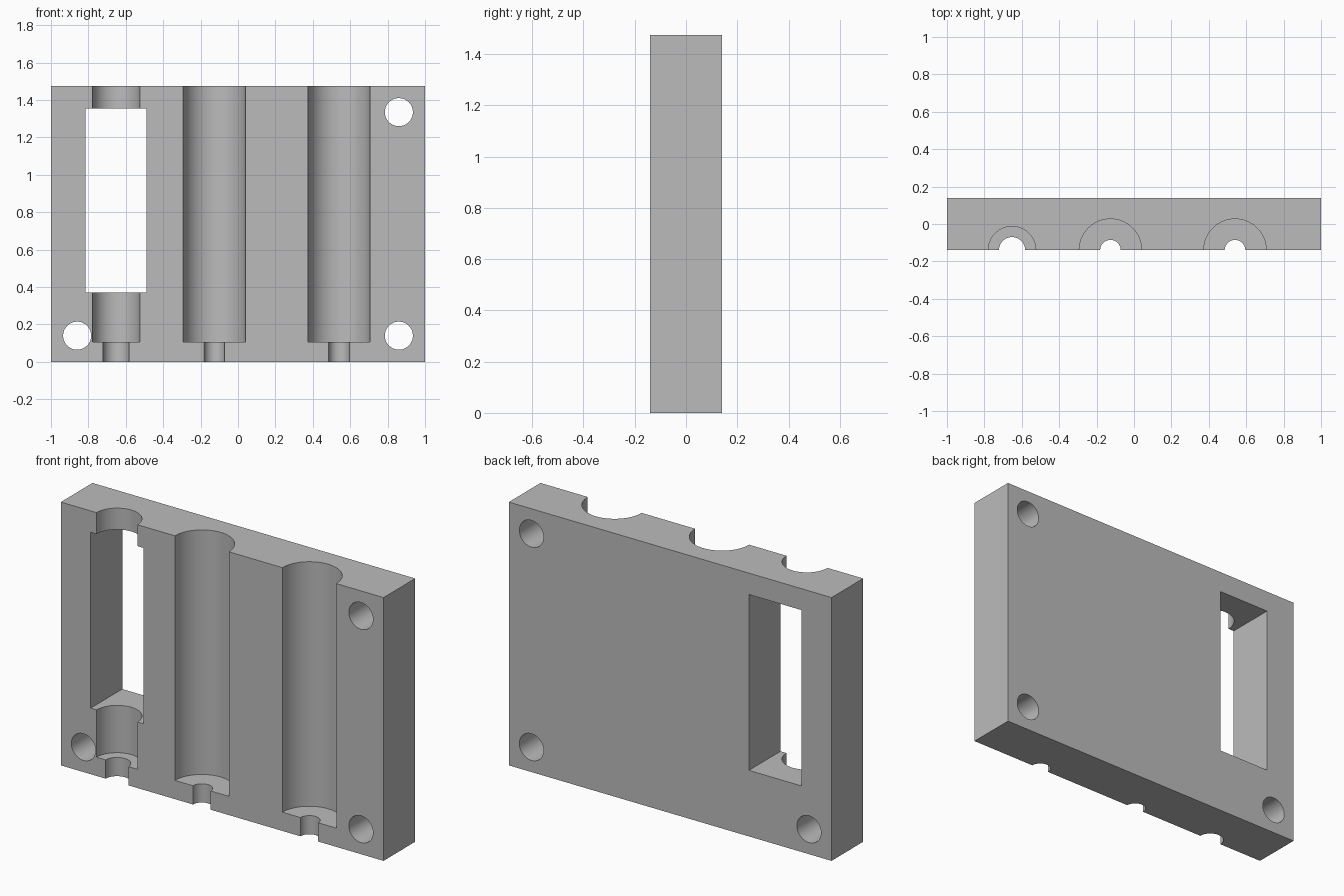
import bpy
from math import pi, radians

if "Cube" in bpy.data.objects:
    bpy.data.objects.remove(bpy.data.objects["Cube"], do_unlink=True)

HEIGHT, HALF_DEPTH = 1.475, 0.14
FRONT = -HALF_DEPTH

grey = bpy.data.materials.new("plain grey")
grey.use_nodes = True
COLOUR = (0.5, 0.5, 0.5, 1)
grey.diffuse_color = COLOUR
grey.node_tree.nodes["Principled BSDF"].inputs["Base Color"].default_value = COLOUR


def box(name, x0, x1, y0, y1, z0, z1):
    bpy.ops.mesh.primitive_cube_add(size=1, location=((x0 + x1) / 2, (y0 + y1) / 2, (z0 + z1) / 2))
    ob = bpy.context.object
    ob.name = name
    ob.scale = (x1 - x0, y1 - y0, z1 - z0)
    bpy.ops.object.transform_apply(location=False, rotation=False, scale=True)
    ob.data.materials.append(grey)
    return ob


def cylinder(name, radius, length, location, rotation=(0, 0, 0)):
    bpy.ops.mesh.primitive_cylinder_add(vertices=64, radius=radius, depth=length,
                                        location=location, rotation=rotation)
    ob = bpy.context.object
    ob.name = name
    ob.data.materials.append(grey)
    return ob


def upright(name, radius, x, z0, z1):
    return cylinder(name, radius, z1 - z0, (x, FRONT, (z0 + z1) / 2))


def cut(target, cutter):
    cutter.hide_render = True
    mod = target.modifiers.new("cut", 'BOOLEAN')
    mod.operation, mod.solver, mod.object = 'DIFFERENCE', 'EXACT', cutter
    bpy.context.view_layer.objects.active = target
    bpy.ops.object.modifier_apply(modifier=mod.name)
    bpy.data.objects.remove(cutter, do_unlink=True)


# Main block
block = box("mould_half", -1, 1, -HALF_DEPTH, HALF_DEPTH, 0, HEIGHT)

# Half-round channels, each with a narrow outlet through the bottom edge
for x, wide, narrow in ((-0.652, 0.127, 0.07), (-0.126, 0.167, 0.055), (0.54, 0.167, 0.055)):
    cut(block, upright("channel_cutter", wide, x, 0.105, HEIGHT + 0.2))
    cut(block, upright("outlet_cutter", narrow, x, -0.2, 0.2))

# Rectangular window through the block
cut(block, box("window_cutter", -0.815, -0.488, -0.5, 0.5, 0.37, 1.355))

# Bolt holes in three corners
for x, z in ((-0.86, 0.14), (0.86, 0.14), (0.86, HEIGHT - 0.14)):
    cut(block, cylinder("hole_cutter", 0.075, 1, (x, 0, z), (pi / 2, 0, 0)))

# Smooth the curved walls, keep the edges crisp
bpy.ops.object.select_all(action='DESELECT')
block.select_set(True)
bpy.context.view_layer.objects.active = block
bpy.ops.object.shade_smooth_by_angle(angle=radians(30))
